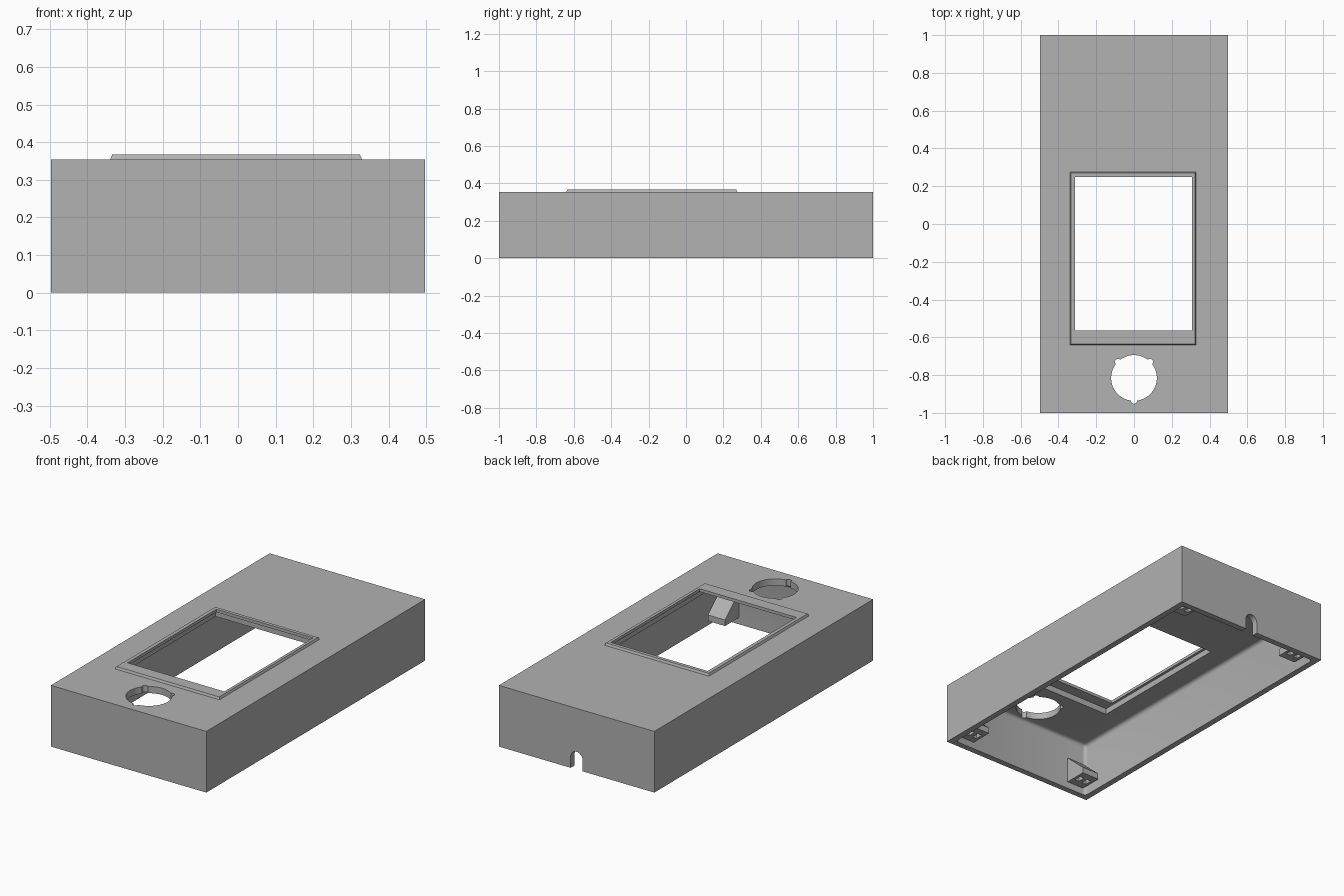
import bpy, bmesh, math
from mathutils import Vector

if "Cube" in bpy.data.objects:
    bpy.data.objects.remove(bpy.data.objects["Cube"], do_unlink=True)

grey = bpy.data.materials.new("case grey")
grey.use_nodes = True
colour = (0.445, 0.445, 0.445, 1)
grey.diffuse_color = colour
grey.node_tree.nodes["Principled BSDF"].inputs["Base Color"].default_value = colour


def finish(name, bm):
    bmesh.ops.recalc_face_normals(bm, faces=bm.faces)
    mesh = bpy.data.meshes.new(name)
    bm.to_mesh(mesh)
    bm.free()
    mesh.materials.append(grey)
    ob = bpy.data.objects.new(name, mesh)
    bpy.context.collection.objects.link(ob)
    return ob


def box(name, lo, hi, round_off=0, taper=0):
    bm = bmesh.new()
    bmesh.ops.create_cube(bm, size=1)
    lo, hi = Vector(lo), Vector(hi)
    for v in bm.verts:
        side = v.co.copy()
        v.co = [(lo[i] + hi[i]) / 2 + side[i] * (hi[i] - lo[i]) for i in range(3)]
        if side.z > 0:
            v.co.x -= taper * 2 * side.x
            v.co.y -= taper * 2 * side.y
    if round_off:
        bmesh.ops.bevel(bm, geom=bm.edges[:], offset=round_off, segments=4,
                        profile=0.5, affect='EDGES')
    return finish(name, bm)


def prism(name, points, shift):
    """Extrude a flat outline along a vector."""
    bm = bmesh.new()
    face = bm.faces.new([bm.verts.new(p) for p in points])
    out = bmesh.ops.extrude_face_region(bm, geom=[face])
    bmesh.ops.translate(bm, vec=shift,
                        verts=[g for g in out["geom"] if isinstance(g, bmesh.types.BMVert)])
    return finish(name, bm)


def disc(name, x, y, radius, sides):
    ring = [(x + radius * math.cos(2 * math.pi * i / sides),
             y + radius * math.sin(2 * math.pi * i / sides), 0.2) for i in range(sides)]
    return prism(name, ring, (0, 0, 0.3))


def combine(target, tool, operation='DIFFERENCE'):
    tool.hide_render = True
    mod = target.modifiers.new("cut", 'BOOLEAN')
    mod.operation, mod.object, mod.solver = operation, tool, 'EXACT'
    bpy.context.view_layer.objects.active = target
    bpy.ops.object.modifier_apply(modifier=mod.name)
    bpy.data.objects.remove(tool, do_unlink=True)


W, TOP, WALL = 0.4975, 0.354, 0.035

# Case shell with an open underside and softened inner edges
case = box("case_shell", (-W, -1, 0), (W, 1, TOP))
combine(case, box("cavity", (-W + WALL, -1 + WALL, -0.2),
                  (W - WALL, 1 - WALL, 0.315), round_off=0.02))

# Raised chamfered screen surround, screen pocket and window opening
combine(case, box("surround", (-0.348, -0.648, TOP - 0.02),
                  (0.338, 0.283, 0.367), taper=0.014), 'UNION')
combine(case, box("pocket", (-0.328, -0.628, 0.25), (0.318, 0.264, 0.35)))
combine(case, box("window", (-0.313, -0.563, 0.2), (0.307, 0.249, 0.5)))

# Round button hole with three keying notches
HOLE_Y, HOLE_R = -0.815, 0.121
combine(case, disc("button_hole", 0, HOLE_Y, HOLE_R, 64))
for angle in (45, 135, 270):
    a = math.radians(angle)
    combine(case, disc("key_notch", HOLE_R * math.cos(a),
                       HOLE_Y + HOLE_R * math.sin(a), 0.016, 16))

# Arched cable slot in the back wall
R = 0.038
arch = [(-R, 0.9, -0.1), (R, 0.9, -0.1)]
arch += [(R * math.cos(math.pi * i / 16), 0.9, 0.065 + R * math.sin(math.pi * i / 16))
         for i in range(17)]
combine(case, prism("cable_slot", arch, (0, 0.2, 0)))

# Sloped mounting blocks on the end walls, each with two slots underneath
for sx, side in ((1, "left"), (-1, "right")):
    for sy, end in ((-1, "front"), (1, "back")):
        x = sx * 0.335
        outline = [(x, sy * y, z) for y, z in
                   ((0.975, 0.04), (0.835, 0.04), (0.835, 0.075), (0.975, 0.2))]
        block = prism(f"mounting_block_{end}_{side}", outline, (sx * 0.11, 0, 0))
        for offset in (-0.025, 0.025):
            cx, cy = sx * 0.39 + offset, sy * 0.9
            combine(block, box("slot", (cx - 0.014, cy - 0.022, 0),
                               (cx + 0.014, cy + 0.022, 0.07)))

# Smooth the curved walls while keeping edges crisp
bpy.ops.object.select_all(action='DESELECT')
case.select_set(True)
bpy.context.view_layer.objects.active = case
bpy.ops.object.shade_smooth_by_angle(angle=math.radians(30))
